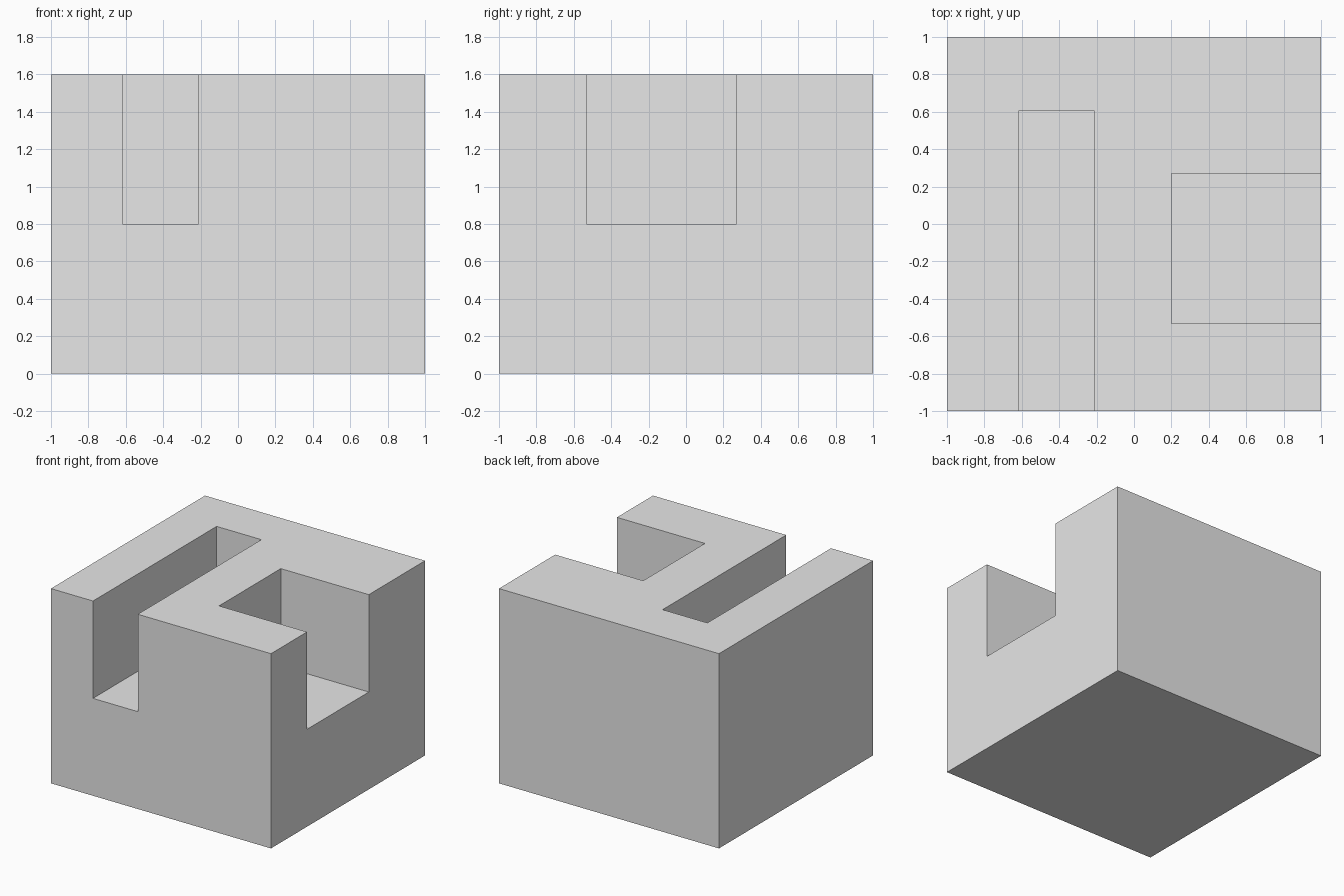
import bpy

default = bpy.data.objects.get("Cube")
if default:
    bpy.data.objects.remove(default, do_unlink=True)

# Single plain grey
grey = bpy.data.materials.new("light_grey")
grey.use_nodes = True
colour = (0.8, 0.8, 0.8, 1)
grey.diffuse_color = colour
grey.node_tree.nodes["Principled BSDF"].inputs["Base Color"].default_value = colour


def box(name, low, high):
    """Box spanning two opposite corners."""
    centre = [(a + b) / 2 for a, b in zip(low, high)]
    bpy.ops.mesh.primitive_cube_add(size=1, location=centre)
    obj = bpy.context.object
    obj.name = name
    obj.scale = [b - a for a, b in zip(low, high)]
    bpy.ops.object.transform_apply(location=True, rotation=False, scale=True)
    obj.data.materials.append(grey)
    return obj


def cut(target, cutter):
    """Subtract the cutter, then remove it."""
    cutter.hide_render = True
    mod = target.modifiers.new(cutter.name, 'BOOLEAN')
    mod.operation = 'DIFFERENCE'
    mod.solver = 'EXACT'
    mod.object = cutter
    bpy.context.view_layer.objects.active = target
    bpy.ops.object.modifier_apply(modifier=mod.name)
    bpy.data.objects.remove(cutter, do_unlink=True)


# Solid block
block = box("slotted_block", (-1, -1, 0), (1, 1, 1.6))

# Long slot open at the front, square notch open at the left side
cut(block, box("front_slot", (-0.618, -1.2, 0.8), (-0.211, 0.605, 1.8)))
cut(block, box("side_notch", (0.2, -0.532, 0.8), (1.2, 0.27, 1.8)))
